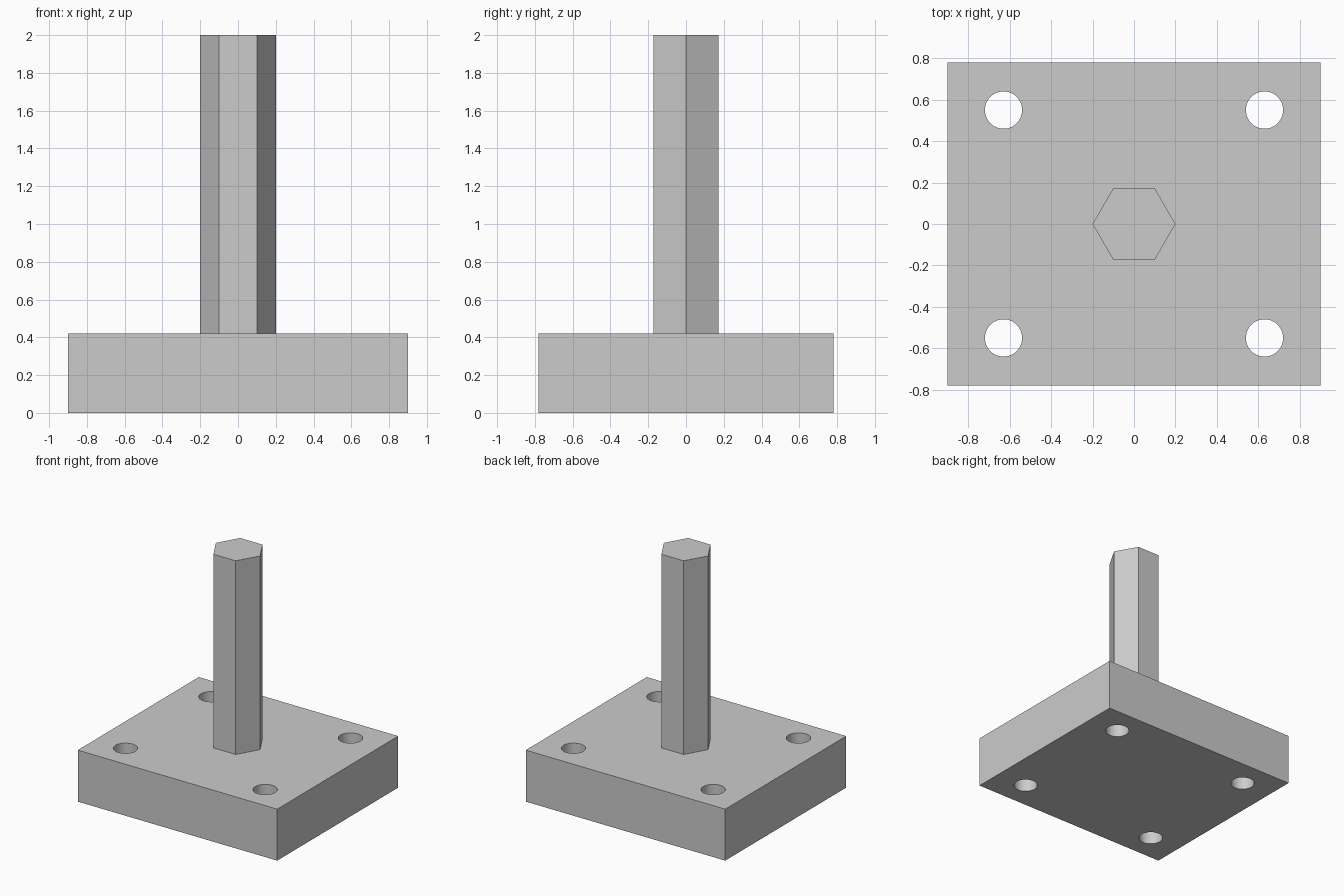
import bpy
import math

cube = bpy.data.objects.get("Cube")
if cube:
    bpy.data.objects.remove(cube, do_unlink=True)

PLATE_X, PLATE_Y, PLATE_H = 1.80, 1.56, 0.42
TOP = 2.0

grey = bpy.data.materials.new("plain_grey")
grey.use_nodes = True
color = (0.6, 0.6, 0.6, 1)
grey.diffuse_color = color
grey.node_tree.nodes["Principled BSDF"].inputs["Base Color"].default_value = color


def prism(name, sides, radius, bottom, top, x=0, y=0):
    """Upright prism with a corner pointing along +x."""
    bpy.ops.mesh.primitive_cylinder_add(
        vertices=sides, radius=radius, depth=top - bottom,
        location=(x, y, (bottom + top) / 2))
    obj = bpy.context.object
    obj.name = name
    # the primitive starts with a corner on the y axis
    obj.rotation_euler.z = math.pi / 2
    obj.data.materials.append(grey)
    return obj


# Base plate
bpy.ops.mesh.primitive_cube_add(size=1, location=(0, 0, PLATE_H / 2))
plate = bpy.context.object
plate.name = "base_plate"
plate.scale = (PLATE_X, PLATE_Y, PLATE_H)
bpy.ops.object.transform_apply(location=False, rotation=False, scale=True)
plate.data.materials.append(grey)

# Four bolt holes through the plate
for sx in (-1, 1):
    for sy in (-1, 1):
        cutter = prism("bolt_hole_cutter", 48, 0.09, -0.1, PLATE_H + 0.1,
                       sx * 0.63, sy * 0.55)
        cutter.hide_render = True
        cutter.hide_set(True)
        cut = plate.modifiers.new("bolt_hole", "BOOLEAN")
        cut.operation = "DIFFERENCE"
        cut.solver = "EXACT"
        cut.object = cutter

# Smooth hole walls, sharp plate edges
bpy.ops.object.select_all(action="DESELECT")
plate.select_set(True)
bpy.context.view_layer.objects.active = plate
for cut in list(plate.modifiers):
    bpy.ops.object.modifier_apply(modifier=cut.name)
bpy.ops.object.shade_smooth_by_angle(angle=math.radians(30))
for obj in [o for o in bpy.data.objects if o.name.startswith("bolt_hole_cutter")]:
    bpy.data.objects.remove(obj, do_unlink=True)

# Hexagonal post standing on the plate
prism("hex_post", 6, 0.20, PLATE_H, TOP)
